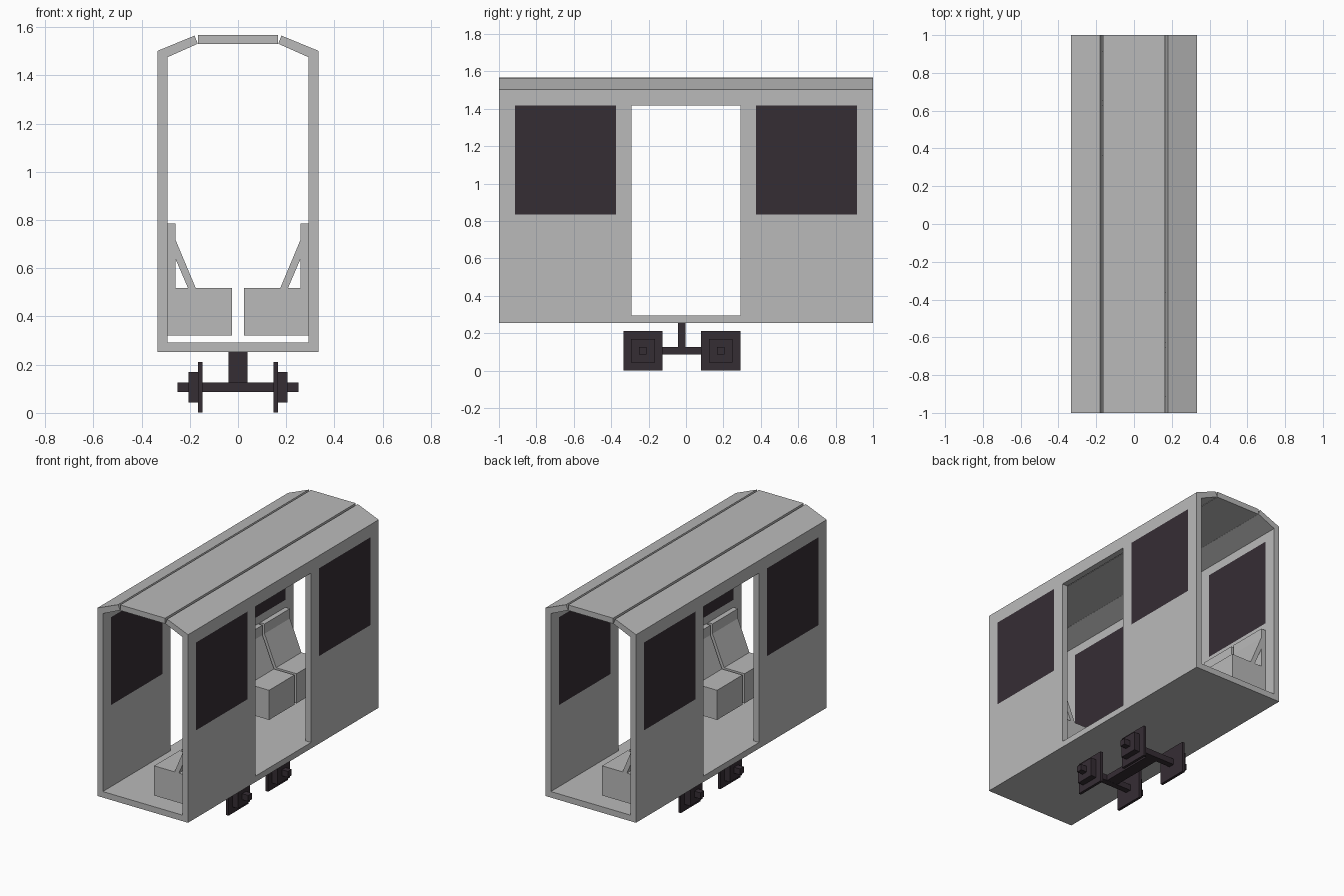
import bpy
import bmesh

old = bpy.data.objects.get("Cube")
if old:
    bpy.data.objects.remove(old, do_unlink=True)


def material(name, rgb):
    m = bpy.data.materials.new(name)
    m.use_nodes = True
    m.diffuse_color = (*rgb, 1)
    m.node_tree.nodes["Principled BSDF"].inputs["Base Color"].default_value = (*rgb, 1)
    return m


GREY = material("light grey", (0.49, 0.49, 0.49))
DARK = material("dark plum", (0.036, 0.026, 0.034))


def make_object(name, bm, *mats):
    bmesh.ops.recalc_face_normals(bm, faces=bm.faces)
    mesh = bpy.data.meshes.new(name)
    bm.to_mesh(mesh)
    bm.free()
    for m in mats:
        mesh.materials.append(m)
    ob = bpy.data.objects.new(name, mesh)
    bpy.context.scene.collection.objects.link(ob)
    return ob


def prism(name, profile, y0, y1, mat):
    """Extrude an (x, z) profile along y."""
    bm = bmesh.new()
    face = bm.faces.new([bm.verts.new((x, y0, z)) for x, z in profile])
    ext = bmesh.ops.extrude_face_region(bm, geom=[face])
    verts = [g for g in ext["geom"] if isinstance(g, bmesh.types.BMVert)]
    bmesh.ops.translate(bm, verts=verts, vec=(0, y1 - y0, 0))
    return make_object(name, bm, mat)


def box(name, x0, x1, y0, y1, z0, z1, mat):
    return prism(name, [(x0, z0), (x1, z0), (x1, z1), (x0, z1)], y0, y1, mat)


OUT, IN = 0.333, 0.293          # outer and inner wall faces
FLOOR, EAVE = 0.293, 1.475

# Floor and roof centre panel
box("floor", -OUT, OUT, -1, 1, 0.253, FLOOR, GREY)
box("roof_centre", -0.165, 0.165, -1, 1, 1.53, 1.567, GREY)


def side_wall(name, side):
    """Panel grid with an open doorway and flush dark windows, given thickness."""
    ys = [-1, -0.915, -0.375, -0.292, 0.292, 0.375, 0.915, 1]
    zs = [FLOOR, 0.835, 1.418, EAVE]
    bm = bmesh.new()
    grid = [[bm.verts.new((side * OUT, y, z)) for z in zs] for y in ys]
    for i in range(len(ys) - 1):
        for j in range(len(zs) - 1):
            if i == 3 and j < 2:        # doorway
                continue
            f = bm.faces.new((grid[i][j], grid[i + 1][j], grid[i + 1][j + 1], grid[i][j + 1]))
            f.material_index = int(i in (1, 5) and j == 1)
    bmesh.ops.recalc_face_normals(bm, faces=bm.faces)
    if bm.faces[:][0].normal.x * side < 0:
        bmesh.ops.reverse_faces(bm, faces=bm.faces)
    mesh_ob = bpy.data.meshes.new(name)
    bm.to_mesh(mesh_ob)
    bm.free()
    mesh_ob.materials.append(GREY)
    mesh_ob.materials.append(DARK)
    ob = bpy.data.objects.new(name, mesh_ob)
    bpy.context.scene.collection.objects.link(ob)
    mod = ob.modifiers.new("thickness", "SOLIDIFY")
    mod.thickness = OUT - IN
    mod.offset = -1


for side, word in ((1, "left"), (-1, "right")):
    side_wall(f"{word}_wall", side)

    # Sloping roof edge, leaving a narrow groove beside the centre panel
    slope = [(OUT, EAVE), (OUT, 1.502), (0.18, 1.565), (0.167, 1.531), (IN, EAVE)]
    prism(f"{word}_roof_slope", [(side * x, z) for x, z in slope], -1, 1, GREY)

    # Two seats against each wall, at diagonally opposite ends
    for n, start in enumerate((0.362, 0.65), 1):
        y0, y1 = sorted((-side * start, -side * (start + 0.266)))
        parts = {
            "base": [(0.025, 0.32), (IN, 0.32), (IN, 0.517), (0.025, 0.517)],
            "post": [(0.26, 0.517), (IN, 0.517), (IN, 0.785), (0.26, 0.785)],
            "backrest": [(0.175, 0.517), (0.207, 0.517), (0.26, 0.64), (0.26, 0.72)],
        }
        for part, profile in parts.items():
            prism(f"{word}_seat_{n}_{part}", [(side * x, z) for x, z in profile], y0, y1, GREY)

# Bogie: post, beam, axles, square wheels and hubs
BY, BZ = -0.022, 0.106
box("bogie_post", -0.04, 0.04, BY - 0.02, BY + 0.02, 0.126, 0.253, DARK)
box("bogie_beam", -0.04, 0.04, BY - 0.19, BY + 0.19, 0.087, 0.126, DARK)
for end, where in ((-1, "front"), (1, "back")):
    wy = BY + end * 0.208

    def square(name, x0, x1, r):
        box(name, min(x0, x1), max(x0, x1), wy - r, wy + r, BZ - r, BZ + r, DARK)

    square(f"{where}_axle", -0.25, 0.25, 0.02)
    for side, word in ((1, "left"), (-1, "right")):
        square(f"{where}_{word}_wheel", side * 0.147, side * 0.165, 0.105)
        square(f"{where}_{word}_hub", side * 0.165, side * 0.206, 0.063)
